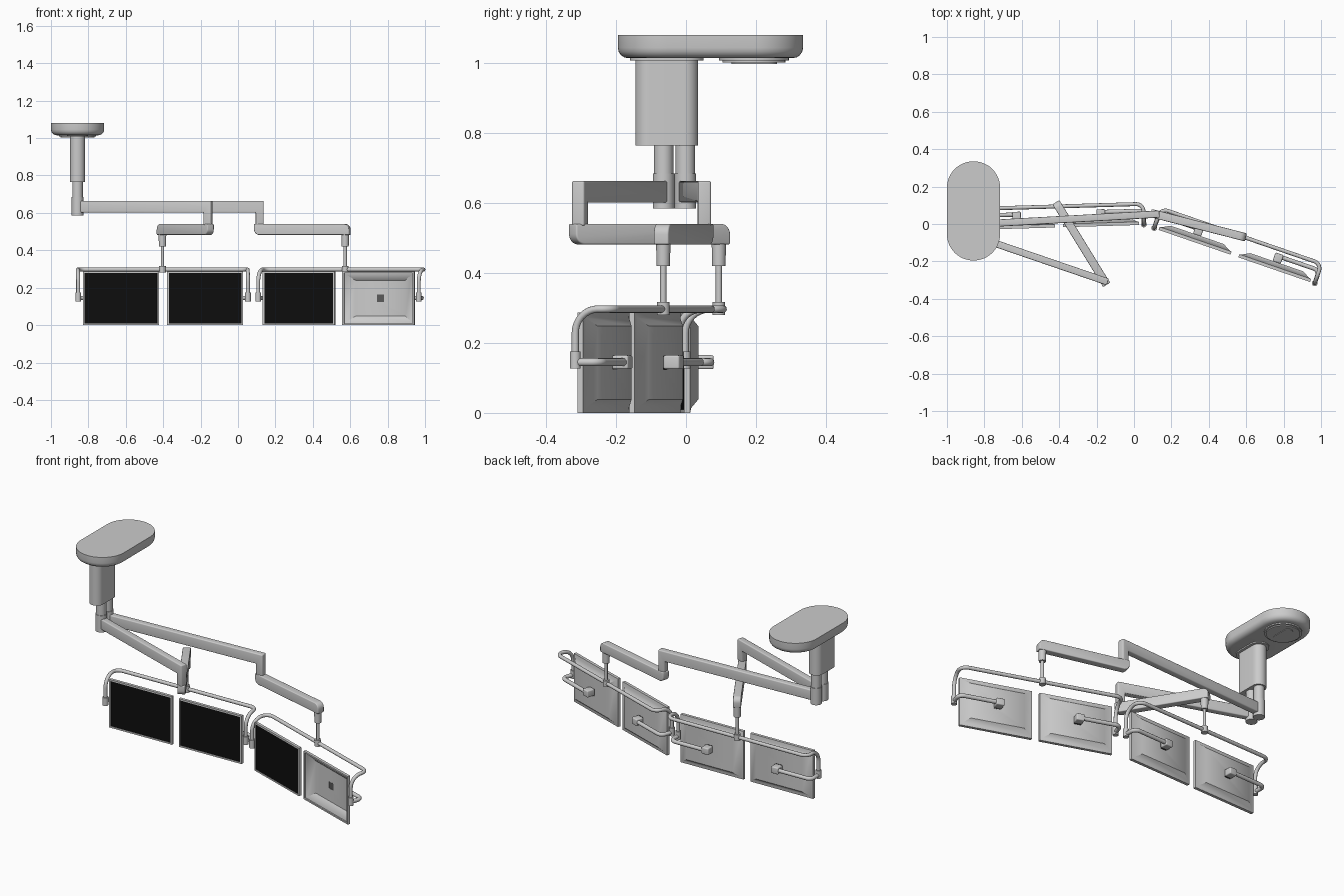
import bpy, bmesh, math
from mathutils import Vector, Matrix

cube = bpy.data.objects.get("Cube")
if cube:
    bpy.data.objects.remove(cube)


def material(name, rgb):
    m = bpy.data.materials.new(name)
    m.use_nodes = True
    m.diffuse_color = (*rgb, 1)
    m.node_tree.nodes["Principled BSDF"].inputs["Base Color"].default_value = (*rgb, 1)
    return m


GREY = material("light grey", (0.6, 0.6, 0.6))
BLACK = material("screen black", (0.004, 0.004, 0.004))
DARK = material("socket grey", (0.1, 0.1, 0.1))
HERE = Matrix.Identity(4)


def finish(name, bm, mat=GREY, place=HERE):
    bmesh.ops.recalc_face_normals(bm, faces=bm.faces[:])
    mesh = bpy.data.meshes.new(name)
    bm.to_mesh(mesh)
    bm.free()
    mesh.materials.append(mat)
    ob = bpy.data.objects.new(name, mesh)
    ob.matrix_world = place
    bpy.context.collection.objects.link(ob)
    bpy.ops.object.select_all(action='DESELECT')
    ob.select_set(True)
    bpy.context.view_layer.objects.active = ob
    bpy.ops.object.shade_smooth_by_angle(angle=math.radians(35))
    return ob


def fillet(points, radii, steps=8):
    """Round the square corners of a path; radius 0 keeps the corner."""
    out, n = [], len(points)
    pts = [Vector(p) for p in points]
    for i, r in enumerate(radii):
        p = pts[i]
        if not r:
            out.append(p)
            continue
        d1 = (pts[i - 1] - p).normalized()
        d2 = (pts[(i + 1) % n] - p).normalized()
        c = p + (d1 + d2) * r
        for k in range(steps + 1):
            a = math.pi / 2 * k / steps
            out.append(c - (d2 * math.cos(a) + d1 * math.sin(a)) * r)
    return out


def prism(name, pts, vec, bevel=0, mat=GREY, place=HERE, bottom_only=False):
    bm = bmesh.new()
    face = bm.faces.new([bm.verts.new(p) for p in pts])
    ext = bmesh.ops.extrude_face_region(bm, geom=[face], use_keep_orig=True)
    bmesh.ops.translate(bm, vec=vec, verts=[v for v in ext["geom"] if isinstance(v, bmesh.types.BMVert)])
    bmesh.ops.recalc_face_normals(bm, faces=bm.faces[:])
    if bevel:
        low = min(v.co.z for v in bm.verts) + 0.001
        edges = [e for e in bm.edges if e.calc_face_angle(0) > 0.8
                 and (not bottom_only or all(v.co.z < low for v in e.verts))]
        bmesh.ops.bevel(bm, geom=edges, offset=bevel, segments=4, profile=0.5, affect='EDGES')
    return finish(name, bm, mat, place)


def box(name, lo, hi, bevel=0, mat=GREY, place=HERE):
    (x0, y0, z0), (x1, y1, z1) = lo, hi
    pts = [(x0, y0, z0), (x1, y0, z0), (x1, y1, z0), (x0, y1, z0)]
    return prism(name, pts, (0, 0, z1 - z0), bevel, mat, place)


def stadium(name, cx, cy, w, l, z0, z1, bevel=0):
    corners = [(cx + sx * w / 2, cy + sy * l / 2, z0)
               for sx, sy in ((-1, -1), (1, -1), (1, 1), (-1, 1))]
    pts = fillet(corners, [w * 0.495] * 4, 12)
    return prism(name, pts, (0, 0, z1 - z0), bevel, bottom_only=True)


def cylinder(name, x, y, z0, z1, r, place=HERE, r_low=None):
    bm = bmesh.new()
    bmesh.ops.create_cone(bm, cap_ends=True, segments=32, radius1=r_low or r, radius2=r, depth=z1 - z0,
                          matrix=Matrix.Translation((x, y, (z0 + z1) / 2)))
    return finish(name, bm, GREY, place)


def tube(name, pts, r, place):
    """Sweep a round section along a path."""
    cu = bpy.data.curves.new(name, 'CURVE')
    cu.dimensions = '3D'
    cu.bevel_depth, cu.bevel_resolution, cu.use_fill_caps = r, 4, True
    sp = cu.splines.new('POLY')
    sp.points.add(len(pts) - 1)
    for q, p in zip(sp.points, pts):
        q.co = (*p, 1)
    tmp = bpy.data.objects.new(name + "_path", cu)
    bpy.context.collection.objects.link(tmp)
    bm = bmesh.new()
    bm.from_mesh(tmp.to_mesh())
    tmp.to_mesh_clear()
    bpy.data.objects.remove(tmp)
    return finish(name, bm, GREY, place)


# Ceiling housing and column
COL_X = -0.858
stadium("ceiling_plate", COL_X, 0.07, 0.284, 0.53, 1.015, 1.081, 0.03)
stadium("column_flange", COL_X, -0.055, 0.11, 0.21, 1.008, 1.02)
stadium("column", COL_X, -0.055, 0.08, 0.18, 0.765, 1.015)
cylinder("cover_rim", COL_X, 0.195, 1.008, 1.02, 0.1)
cylinder("cover_disc", COL_X, 0.195, 1.002, 1.015, 0.09)
stadium("cover_slot", COL_X, 0.195, 0.05, 0.13, 0.999, 1.005)


def arm_frame(p, q):
    d = Vector(q) - Vector(p)
    return Matrix.Translation((*p, 0)) @ Matrix.Rotation(math.atan2(d.y, d.x), 4, 'Z'), d.length


def arm_set(side, base, elbow, drop):
    """Hub, upper arm, lower arm and drop rod of one branch."""
    cylinder(side + "_spindle", *base, 0.68, 0.78, 0.028)
    cylinder(side + "_hub", *base, 0.585, 0.685, 0.031)
    frame, n = arm_frame(base, elbow)
    w = 0.019
    upper = [(0, .664), (n + .021, .664), (n + .021, .535), (n - .021, .535), (n - .021, .602), (0, .602)]
    prism(side + "_upper_arm", [(x, -w, z) for x, z in upper], (0, 2 * w, 0), 0.006, place=frame)
    frame, n = arm_frame(elbow, drop)
    w, e = 0.022, 0.026
    lower = fillet([(-e, -w, .541), (n + e, -w, .541), (n + e, -w, .482), (-e, -w, .482)],
                   [0, 0.03, 0, 0.03])
    prism(side + "_lower_arm", lower, (0, 2 * w, 0), 0.005, place=frame)
    cylinder(side + "_drop_sleeve", *drop, 0.42, 0.5, 0.021, r_low=0.019)
    cylinder(side + "_drop_rod", *drop, 0.3, 0.43, 0.009)
    cylinder(side + "_rail_clamp", *drop, 0.28, 0.317, 0.018)


HALF_W, HALF_H, MID_Z = 0.203, 0.1435, 0.1435


def panel(name, x, place, screen):
    """Hollow tray made of nested rectangular rings, with an optional screen."""
    rings = [(HALF_W, HALF_H, .112), (HALF_W, HALF_H, .095), (.188, .129, .091), (.15, .105, .07),
             (.02, .02, .07), (.02, .02, .074), (.142, .096, .074), (.184, .126, .1),
             (.194, .1345, .104), (.194, .1345, .112)]
    bm = bmesh.new()
    loops = [[bm.verts.new((x + sx * w, -f, MID_Z + sz * h))
              for sx, sz in ((-1, -1), (1, -1), (1, 1), (-1, 1))] for w, h, f in rings]
    for i, a in enumerate(loops):
        b = loops[(i + 1) % len(loops)]
        for k in range(4):
            m = (k + 1) % 4
            bm.faces.new((a[k], a[m], b[m], b[k]))
    finish(name + "_tray", bm, GREY, place)
    if screen:
        box(name + "_screen", (x - .196, -.109, MID_Z - .136), (x + .196, -.104, MID_Z + .136),
            mat=BLACK, place=place)
    else:
        box(name + "_socket", (x - .019, -.0735, MID_Z - .019), (x + .019, -.07, MID_Z + .019),
            mat=DARK, place=place)


def display_pair(side, drop, angle, screens):
    """Bent rail carrying two display trays on rear brackets."""
    place = Matrix.Translation((*drop, 0)) @ Matrix.Rotation(math.radians(angle), 4, 'Z')
    t, f, z, low = 0.454, 0.11, 0.297, 0.145
    path = [(-t, -f, low), (-t, -f, z), (-t, 0, z), (t, 0, z), (t, -f, z), (t, -f, low)]
    tube(side + "_rail", fillet(path, [0, .068, .04, .04, .068, 0]), 0.0105, place)
    for s, label, screen in ((-1, "right", screens[0]), (1, "left", screens[1])):
        name = side + "_" + label
        x = s * 0.225
        panel(name, x, place, screen)
        cylinder(name + "_end_collar", s * t, -f, 0.127, 0.175, 0.0155, place)
        arm = fillet([(s * t, -f, low), (s * t, -.037, low), (x, -.037, low)], [0, .03, 0])
        tube(name + "_support", arm, 0.0115, place)
        box(name + "_bracket", (x - .023, -.0705, low - .02), (x + .023, -.022, low + .02),
            0.006, place=place)


# Two branches: the rear one reaches further to the model's left
BRANCHES = (
    ("right", (COL_X, -0.064), (-0.16, -0.303), (-0.404, 0.094), 1.7, (True, True)),
    ("left", (COL_X, -0.002), (0.115, 0.052), (0.573, -0.065), -19, (True, False)),
)
for side, base, elbow, drop, angle, screens in BRANCHES:
    arm_set(side, base, elbow, drop)
    display_pair(side, drop, angle, screens)
